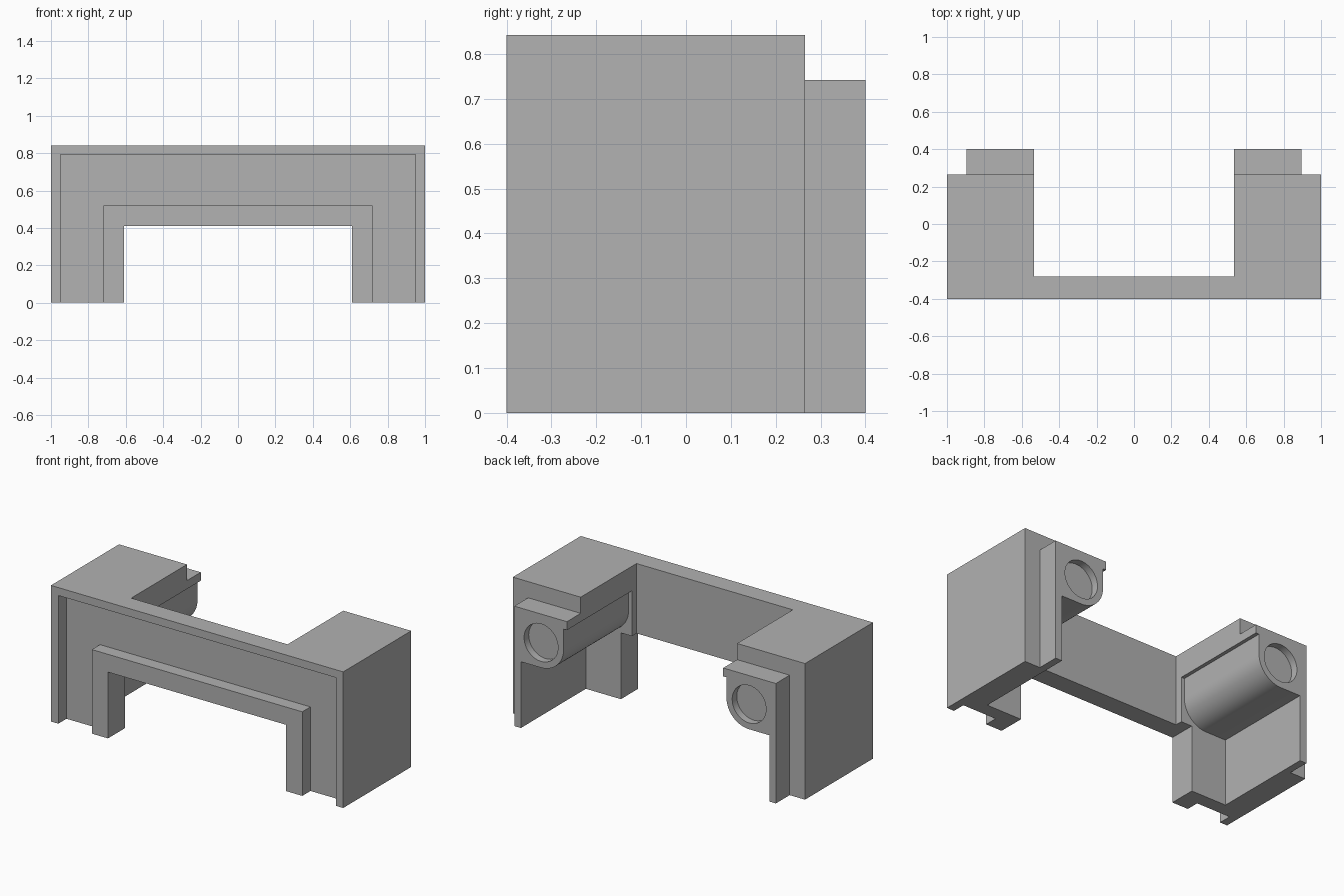
import bpy, bmesh
from math import sin, cos, pi

if "Cube" in bpy.data.objects:
    bpy.data.objects.remove(bpy.data.objects["Cube"], do_unlink=True)

# One plain grey for the whole housing
grey = bpy.data.materials.new("plain_grey")
grey.use_nodes = True
grey.diffuse_color = (0.445, 0.445, 0.445, 1)
grey.node_tree.nodes["Principled BSDF"].inputs["Base Color"].default_value = grey.diffuse_color


def extrude(name, points, start, end, axis="Y"):
    """Prism from a flat outline: XZ outline along Y, or XY outline along Z."""
    bm = bmesh.new()
    place = (lambda a, b, t: (a, t, b)) if axis == "Y" else (lambda a, b, t: (a, b, t))
    rings = [[bm.verts.new(place(a, b, t)) for a, b in points] for t in (start, end)]
    count = len(points)
    for ring in rings:
        bm.faces.new(ring)
    for i in range(count):
        j = (i + 1) % count
        bm.faces.new((rings[0][i], rings[0][j], rings[1][j], rings[1][i]))
    bmesh.ops.recalc_face_normals(bm, faces=bm.faces)
    mesh = bpy.data.meshes.new(name)
    bm.to_mesh(mesh)
    bm.free()
    obj = bpy.data.objects.new(name, mesh)
    bpy.context.collection.objects.link(obj)
    return obj


def both_sides(half):
    """Complete an outline from its right-hand half."""
    return half + [(-x, v) for x, v in reversed(half)]


def rect(x0, x1, z0, z1):
    return [(x0, z0), (x1, z0), (x1, z1), (x0, z1)]


def cut(obj, cutter):
    mod = obj.modifiers.new("cut", "BOOLEAN")
    mod.operation = "DIFFERENCE"
    mod.solver = "EXACT"
    mod.object = cutter
    cutter.hide_render = True


def mirror(obj):
    mod = obj.modifiers.new("mirror", "MIRROR")
    mod.use_axis[0] = True
    mod.use_mirror_merge = False


# Shared sizes
front, step, back = -0.4, 0.265, 0.4
height, clip_top, arch = 0.842, 0.742, 0.41
pod_in, leg_in = 0.535, 0.85
tube_x, tube_z, tube_r = 0.712, 0.565, 0.155

# Main housing: thin bridge wall with a pod at each end
plan = both_sides([(pod_in, -0.28), (pod_in, step), (1, step), (1, front)])
housing = extrude("housing", plan, 0, height, "Z")

# Clip plates standing behind the pods
clips = extrude("back_clips", rect(pod_in, 0.895, 0, clip_top), step, back)

# Cutter below each pod: leaves a lip, a rounded tube and a thin leg
arc = [(tube_x - tube_r * sin(a), tube_z - tube_r * cos(a))
       for a in (pi / 2 * i / 16 for i in range(17))]
under = [(0.4, -0.1), (leg_in, -0.1), (leg_in, arch)] + arc
under += [(tube_x - tube_r, 0.69), (0.4, 0.69)]
pod_cutter = extrude("pod_cutter", under, -0.235, 0.6)
mirror(pod_cutter)

# Cutters for the front opening, the recessed front band and the round sockets
opening = extrude("opening_cutter", rect(-0.61, 0.61, -0.1, arch), -0.6, -0.1)
band = both_sides([(0.72, 0.52), (0.72, -0.1), (0.95, -0.1), (0.95, 0.793)])
recess = extrude("recess_cutter", band, -0.6, -0.32)
circle = [(tube_x + 0.116 * cos(a), tube_z + 0.116 * sin(a))
          for a in (2 * pi * i / 48 for i in range(48))]
socket = extrude("socket_cutter", circle, 0.355, 0.6)

for cutter in (pod_cutter, opening, recess):
    cut(housing, cutter)
for cutter in (pod_cutter, socket):
    cut(clips, cutter)
mirror(clips)

# Apply the cuts, colour the parts and smooth only the round surfaces
for obj in (housing, clips):
    bpy.ops.object.select_all(action="DESELECT")
    obj.select_set(True)
    bpy.context.view_layer.objects.active = obj
    bpy.ops.object.convert(target="MESH")
    obj.data.materials.clear()
    obj.data.materials.append(grey)
    bpy.ops.object.shade_smooth_by_angle(angle=pi / 6)

for cutter in (pod_cutter, opening, recess, socket):
    bpy.data.objects.remove(cutter, do_unlink=True)
